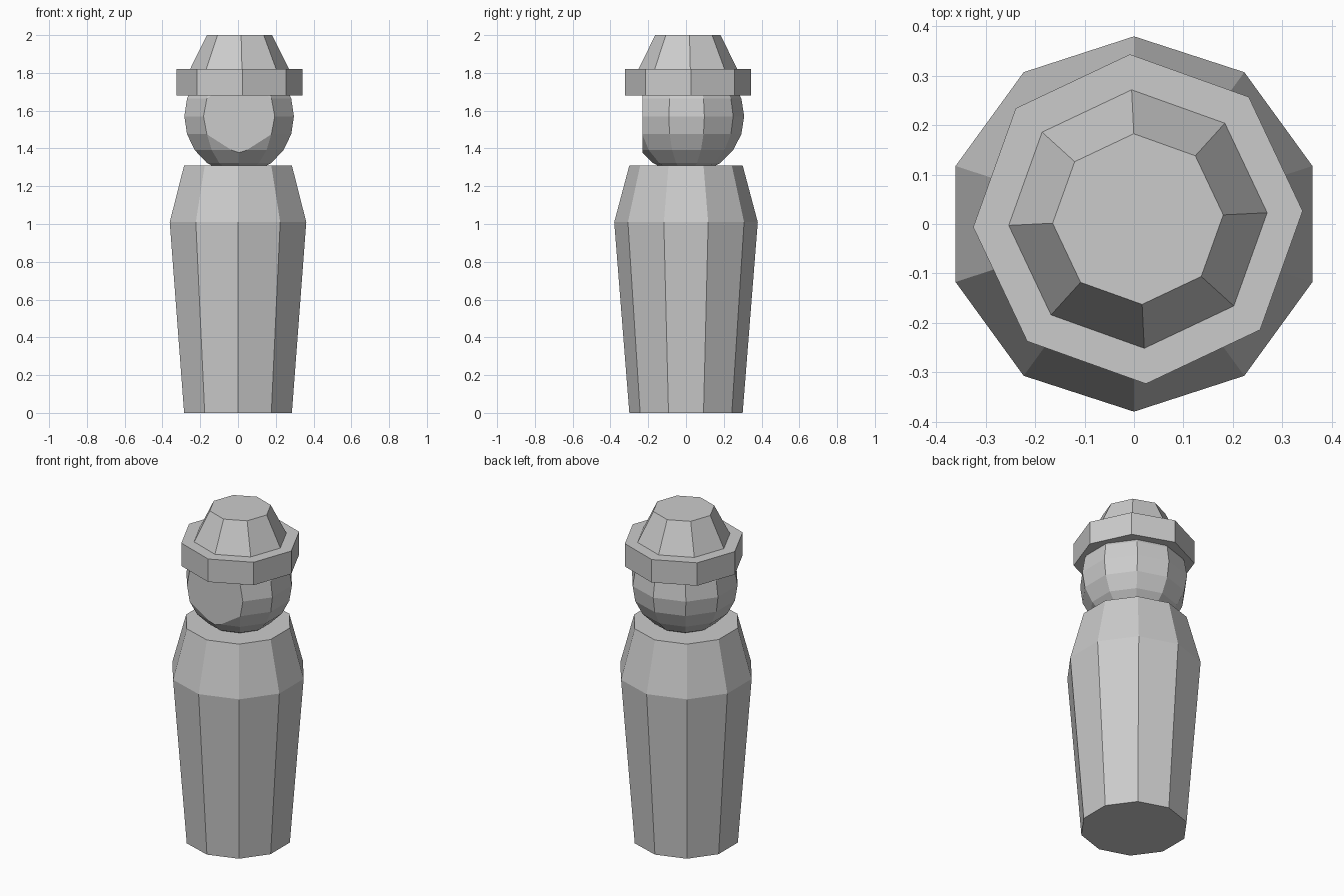
import bpy, bmesh, math

if "Cube" in bpy.data.objects:
    bpy.data.objects.remove(bpy.data.objects["Cube"])


def finish(name, bm):
    bmesh.ops.recalc_face_normals(bm, faces=bm.faces)
    mesh = bpy.data.meshes.new(name)
    bm.to_mesh(mesh)
    bm.free()
    obj = bpy.data.objects.new(name, mesh)
    bpy.context.collection.objects.link(obj)
    return obj


def lathe(name, profile, sides, start_deg, centre=(0, 0)):
    """Closed faceted solid from (radius, z) rings, capped at both ends."""
    bm = bmesh.new()
    rings = []
    for r, z in profile:
        ring = []
        for i in range(sides):
            a = math.radians(start_deg) + math.tau * i / sides
            ring.append(bm.verts.new((centre[0] + r * math.cos(a),
                                      centre[1] + r * math.sin(a), z)))
        rings.append(ring)
    for low, high in zip(rings, rings[1:]):
        for i in range(sides):
            j = (i + 1) % sides
            bm.faces.new((low[i], low[j], high[j], high[i]))
    bm.faces.new(rings[0][::-1])
    bm.faces.new(rings[-1])
    return finish(name, bm)


# Ten-sided tapered body with sloping shoulders
lathe("body", [(0.30, 0), (0.38, 1.01), (0.30, 1.31)], 10, 90)

# Eight-sided hat: upright brim band, then tapered crown, slightly turned
lathe("hat", [(0.334, 1.68), (0.334, 1.82), (0.262, 1.82), (0.173, 2.0)],
      8, 2.8, (0.008, 0.01))

# Faceted ball head with a flat face cut at the front
HEAD_R, HEAD_Z, FACE_Y = 0.305, 1.57, -0.231
bm = bmesh.new()
head_profile = [(HEAD_R * math.cos(math.radians(a)),
                 HEAD_Z + HEAD_R * math.sin(math.radians(a)))
                for a in range(-72, 73, 18)]
rings = []
for r, z in head_profile:
    rings.append([bm.verts.new((0.006 + r * math.cos(math.radians(90 + 36 * i)),
                                0.003 + r * math.sin(math.radians(90 + 36 * i)), z))
                  for i in range(10)])
poles = [bm.verts.new((0.006, 0.003, HEAD_Z + s * HEAD_R)) for s in (-1, 1)]
for i in range(10):
    j = (i + 1) % 10
    for low, high in zip(rings, rings[1:]):
        bm.faces.new((low[i], low[j], high[j], high[i]))
    bm.faces.new((poles[0], rings[0][j], rings[0][i]))
    bm.faces.new((poles[1], rings[-1][i], rings[-1][j]))
cut = bmesh.ops.bisect_plane(bm, geom=bm.verts[:] + bm.edges[:] + bm.faces[:],
                             plane_co=(0, FACE_Y, 0), plane_no=(0, -1, 0),
                             clear_outer=True)
rim = [e for e in cut["geom_cut"] if isinstance(e, bmesh.types.BMEdge)]
bmesh.ops.contextual_create(bm, geom=rim)
finish("head", bm)
